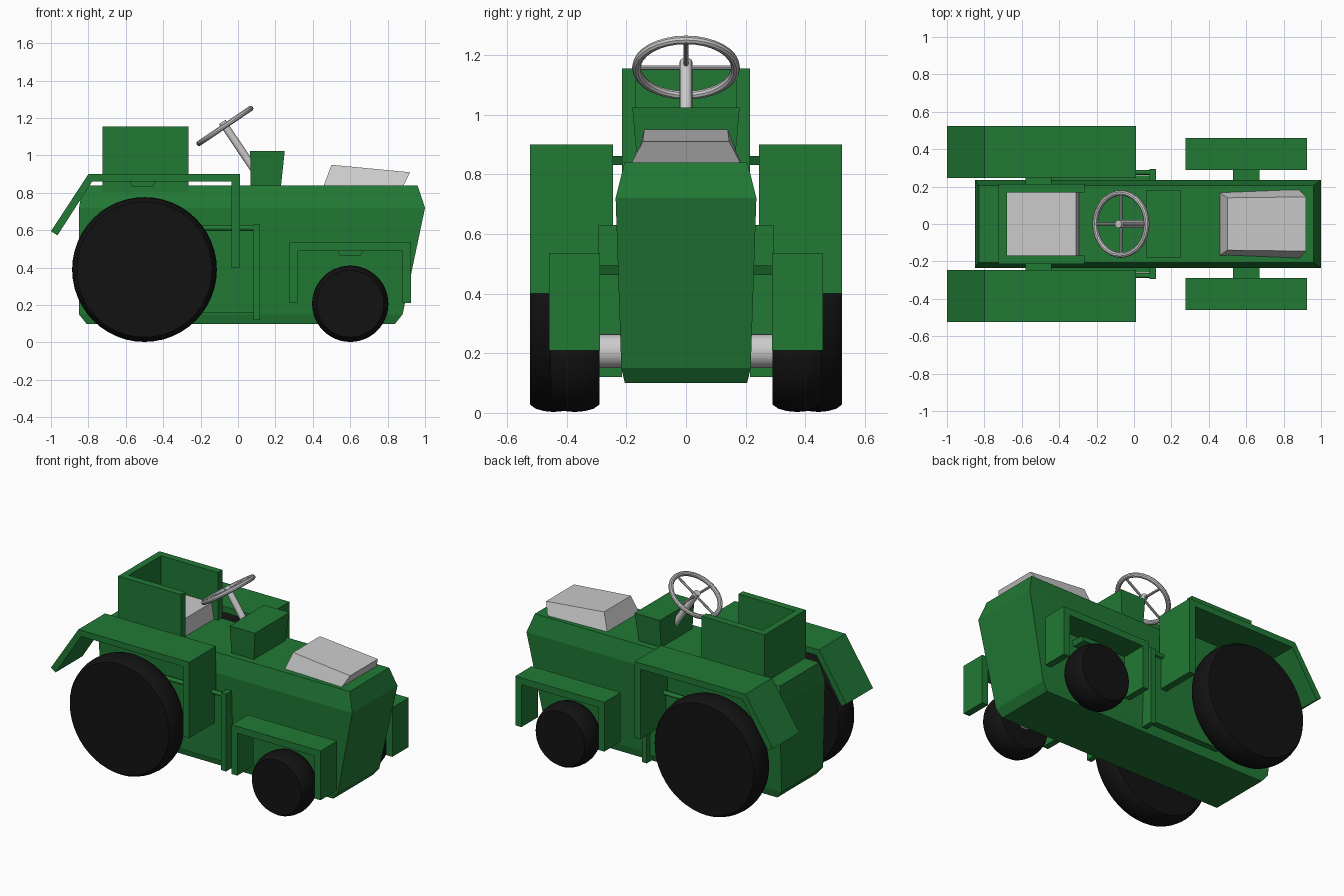
import bpy, bmesh, math
from mathutils import Vector

if "Cube" in bpy.data.objects:
    bpy.data.objects.remove(bpy.data.objects["Cube"])


def material(name, rgb):
    m = bpy.data.materials.new(name)
    m.diffuse_color = (*rgb, 1)
    m.use_nodes = True
    m.node_tree.nodes["Principled BSDF"].inputs["Base Color"].default_value = m.diffuse_color
    return m


GREEN = material("green_paint", (0.015, 0.19, 0.035))
BLACK = material("black_rubber", (0.006, 0.006, 0.006))


def finish(name, bm, mat=None, smooth=False):
    bmesh.ops.recalc_face_normals(bm, faces=bm.faces[:])
    me = bpy.data.meshes.new(name)
    bm.to_mesh(me)
    bm.free()
    ob = bpy.data.objects.new(name, me)
    bpy.context.collection.objects.link(ob)
    if mat:
        me.materials.append(mat)
    if smooth:
        bpy.ops.object.select_all(action='DESELECT')
        ob.select_set(True)
        bpy.context.view_layer.objects.active = ob
        bpy.ops.object.shade_smooth_by_angle(angle=math.radians(35))
    return ob


def loft(name, rings, mat=None, smooth=False, closed=False):
    """Skin equal-length rings of points; cap the ends unless closed."""
    bm = bmesh.new()
    rs = [[bm.verts.new(p) for p in r] for r in rings]
    n = len(rs[0])
    pairs = list(zip(rs, rs[1:])) + ([(rs[-1], rs[0])] if closed else [])
    for a, b in pairs:
        for i in range(n):
            j = (i + 1) % n
            bm.faces.new((a[i], a[j], b[j], b[i]))
    if not closed:
        bm.faces.new(rs[0])
        bm.faces.new(rs[-1])
    return finish(name, bm, mat, smooth)


def extrude_y(name, profile, y0, y1, mat=None):
    return loft(name, [[(x, y, z) for x, z in profile] for y in (y0, y1)], mat)


def box(name, x0, x1, y0, y1, z0, z1, mat=None):
    return extrude_y(name, [(x0, z0), (x1, z0), (x1, z1), (x0, z1)], y0, y1, mat)


def rect(x0, x1, w0, w1, z0, z1):
    """Quad ring, symmetric in y: half-width and height at each x end."""
    return [(x0, -w0, z0), (x1, -w1, z1), (x1, w1, z1), (x0, w0, z0)]


def rod(name, a, b, r, mat=None, n=20):
    a, b = Vector(a), Vector(b)
    q = (b - a).to_track_quat('Z', 'Y')
    ring = [q @ Vector((r * math.cos(t), r * math.sin(t), 0))
            for t in (2 * math.pi * i / n for i in range(n))]
    return loft(name, [[p + v for v in ring] for p in (a, b)], mat, True)


def tyre(name, x, r, y0, y1):
    prof = [(0, r - .025), (.12, r - .011), (.3, r - .003), (.5, r),
            (.7, r - .003), (.88, r - .011), (1, r - .025)]
    angles = [2 * math.pi * i / 48 for i in range(48)]
    loft(name, [[(x + q * math.cos(t), y0 + f * (y1 - y0), r + .003 + q * math.sin(t))
                 for t in angles] for f, q in prof], BLACK, True)


# Main body with chamfered top and bottom
loft("body", [rect(-.81, .84, .205, .205, .10, .10), rect(-.85, .88, .217, .217, .15, .15),
              rect(-.85, 1.0, .236, .236, .72, .72), rect(-.83, .96, .206, .206, .84, .84)], GREEN)

# Grey bonnet block and dashboard
loft("bonnet_block", [rect(.455, .88, .17, .187, .83, .83),
                      rect(.5, .92, .14, .145, .95, .91)])
loft("dashboard", [rect(.068, .228, .162, .162, .82, .82),
                   rect(.065, .25, .18, .18, 1.025, 1.025)], GREEN)

# Seat shell: U-shaped wall around the cushion
bm = bmesh.new()
u = [(-.265, -.215), (-.725, -.215), (-.725, .215), (-.265, .215),
     (-.265, .168), (-.68, .168), (-.68, -.168), (-.265, -.168)]
vs = [bm.verts.new((x, y, .80)) for x, y in u]
ext = bmesh.ops.extrude_face_region(bm, geom=[bm.faces.new(vs)])["geom"]
bmesh.ops.translate(bm, vec=(0, 0, .355),
                    verts=[g for g in ext if isinstance(g, bmesh.types.BMVert)])
bm.faces.ensure_lookup_table()
finish("seat_shell", bm, GREEN)
loft("seat_cushion", [rect(-.69, -.29, .168, .168, .82, .82),
                      rect(-.69, -.31, .168, .168, .945, .945)])

# Steering wheel, spokes and column
tilt = math.radians(34)
centre = Vector((-.07, 0, 1.158))
along = Vector((math.cos(tilt), 0, math.sin(tilt)))
across = Vector((0, 1, 0))
normal = Vector((-math.sin(tilt), 0, math.cos(tilt)))
R, r = .166, .015
rings = []
for i in range(32):
    t = 2 * math.pi * i / 32
    d = along * math.cos(t) + across * math.sin(t)
    rings.append([centre + d * (R + r * math.cos(s)) + normal * r * math.sin(s)
                  for s in (2 * math.pi * k / 10 for k in range(10))])
loft("steering_wheel_rim", rings, None, True, closed=True)
for i, d in enumerate((along, across)):
    rod(f"steering_spoke_{i}", centre - d * R, centre + d * R, .008, n=10)
rod("steering_column", centre + normal * .025, (.11, 0, .89), .021)

# Axles
rod("front_axle", (.6, -.33, .207), (.6, .33, .207), .057, n=32)
rod("rear_axle", (-.5, -.42, .392), (-.5, .42, .392), .06, n=32)

# Parts repeated on both sides
rear_fender = [(.01, .40), (.01, .90), (-.80, .90), (-1.0, .595),
               (-.965, .573), (-.78, .86), (-.035, .86), (-.035, .40)]
front_fender = [(.275, .21), (.275, .535), (.925, .535), (.925, .21),
                (.88, .21), (.88, .49), (.317, .49), (.317, .21)]
for s, side in ((-1, "right"), (1, "left")):
    tyre(f"{side}_rear_tyre", -.5, .387, s * .365, s * .523)
    tyre(f"{side}_front_tyre", .6, .204, s * .29, s * .455)
    extrude_y(f"{side}_rear_fender", rear_fender, s * .245, s * .523, GREEN)
    extrude_y(f"{side}_front_fender", front_fender, s * .289, s * .46, GREEN)
    # Brackets holding the fenders to the body
    for name, x, z, y1 in (("rear", -.51, .845, .27), ("front", .6, .477, .32)):
        prof = [(x - .07, z + .017), (x - .055, z - .014), (x + .055, z - .014), (x + .07, z + .017)]
        extrude_y(f"{side}_{name}_fender_bracket", prof, s * .18, s * y1, GREEN)
    # Side panel with its post and hand rail
    box(f"{side}_side_panel", -.45, .085, s * .2, s * .258, .16, .605, GREEN)
    box(f"{side}_side_post", .082, .117, s * .215, s * .293, .12, .63, GREEN)
    rod(f"{side}_side_rail", (-.4, s * .276, .612), (.09, s * .276, .612), .014, GREEN, 12)
